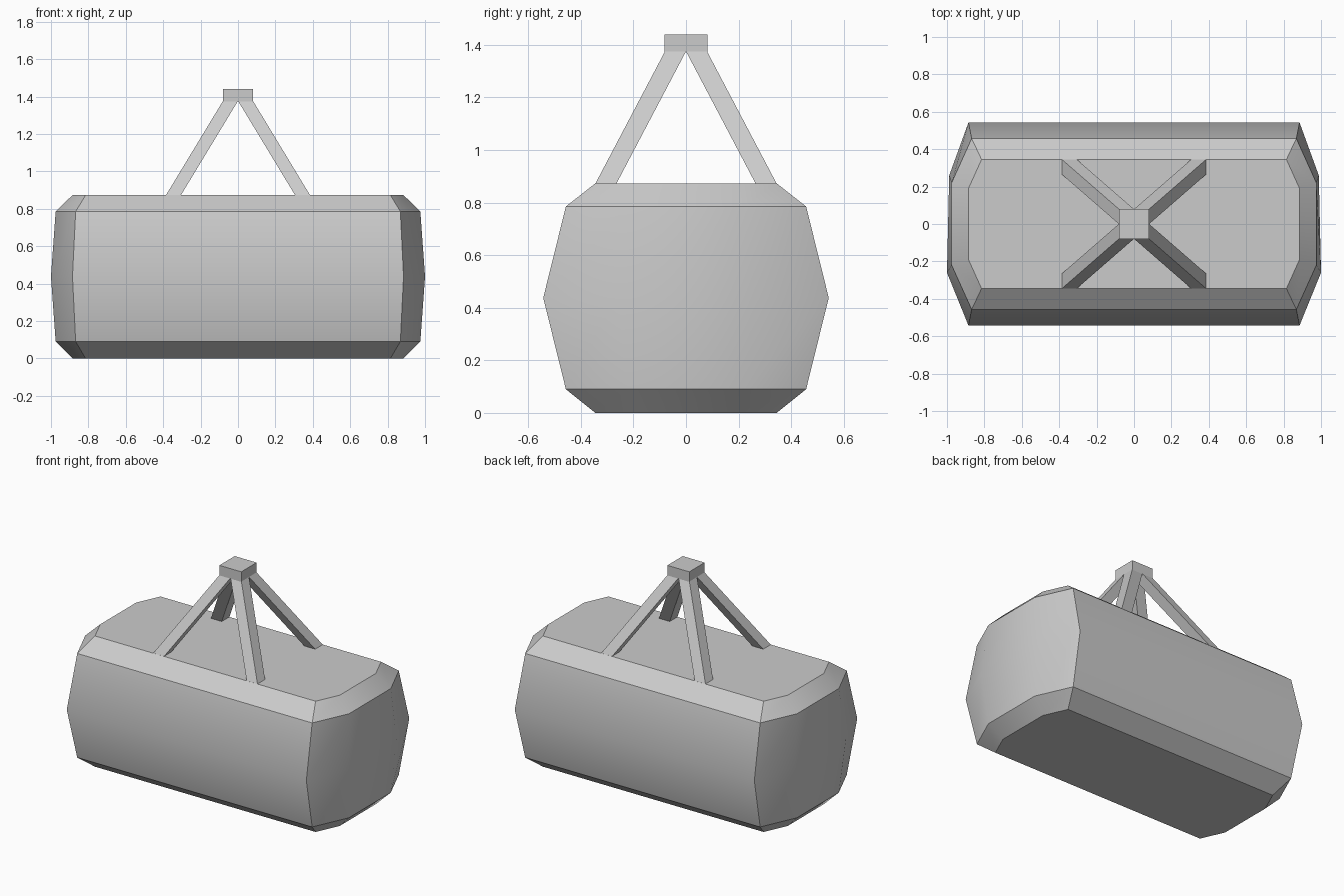
import bpy
import bmesh
import math

cube = bpy.data.objects.get("Cube")
if cube:
    bpy.data.objects.remove(cube, do_unlink=True)

# One plain grey for everything
grey = bpy.data.materials.new("plain_grey")
grey.use_nodes = True
grey.diffuse_color = (0.6, 0.6, 0.6, 1)
grey.node_tree.nodes["Principled BSDF"].inputs["Base Color"].default_value = (0.6, 0.6, 0.6, 1)


def loft(name, rings, smooth=False):
    """Skin a stack of matching rings and cap both ends."""
    bm = bmesh.new()
    loops = [[bm.verts.new(p) for p in ring] for ring in rings]
    for low, high in zip(loops, loops[1:]):
        n = len(low)
        for i in range(n):
            j = (i + 1) % n
            bm.faces.new((low[i], low[j], high[j], high[i]))
    bm.faces.new(loops[0][::-1])
    bm.faces.new(loops[-1])
    bmesh.ops.recalc_face_normals(bm, faces=bm.faces[:])
    mesh = bpy.data.meshes.new(name)
    bm.to_mesh(mesh)
    bm.free()
    mesh.materials.append(grey)
    obj = bpy.data.objects.new(name, mesh)
    bpy.context.collection.objects.link(obj)
    if smooth:
        bpy.ops.object.select_all(action="DESELECT")
        obj.select_set(True)
        bpy.context.view_layer.objects.active = obj
        bpy.ops.object.shade_smooth_by_angle(angle=math.radians(33))
    return obj


def body_ring(z, corner_x, corner_y, end_x, end_y, back_inset=0.0):
    """Eight-sided outline: long sides with shallow pointed ends."""
    back_x = end_x - back_inset
    return [(corner_x, -corner_y, z), (end_x, -end_y, z),
            (back_x, end_y, z), (corner_x, corner_y, z),
            (-corner_x, corner_y, z), (-back_x, end_y, z),
            (-end_x, -end_y, z), (-corner_x, -corner_y, z)]


def square(cx, cy, z, half):
    return [(cx + sx * half, cy + sy * half, z)
            for sx, sy in ((-1, -1), (1, -1), (1, 1), (-1, 1))]


# Barrel-like body, bulging at mid height, bevelled above and below
loft("body", [
    body_ring(0.0, 0.815, 0.345, 0.885, 0.19),
    body_ring(0.09, 0.868, 0.457, 0.975, 0.22),
    body_ring(0.4375, 0.885, 0.543, 1.0, 0.26, 0.012),
    body_ring(0.785, 0.868, 0.457, 0.975, 0.22),
    body_ring(0.873, 0.815, 0.345, 0.885, 0.19),
], smooth=True)

# Four slanting struts, one under each quarter of the cap
for side, sx in (("left", 1), ("right", -1)):
    for end, sy in (("front", -1), ("back", 1)):
        loft(f"{end}_{side}_strut", [
            square(sx * 0.348, sy * 0.307, 0.868, 0.04),
            square(sx * 0.041, sy * 0.04, 1.375, 0.04),
        ])

# Square cap joining the struts
loft("top_cap", [square(0, 0, 1.373, 0.081), square(0, 0, 1.44, 0.081)])
